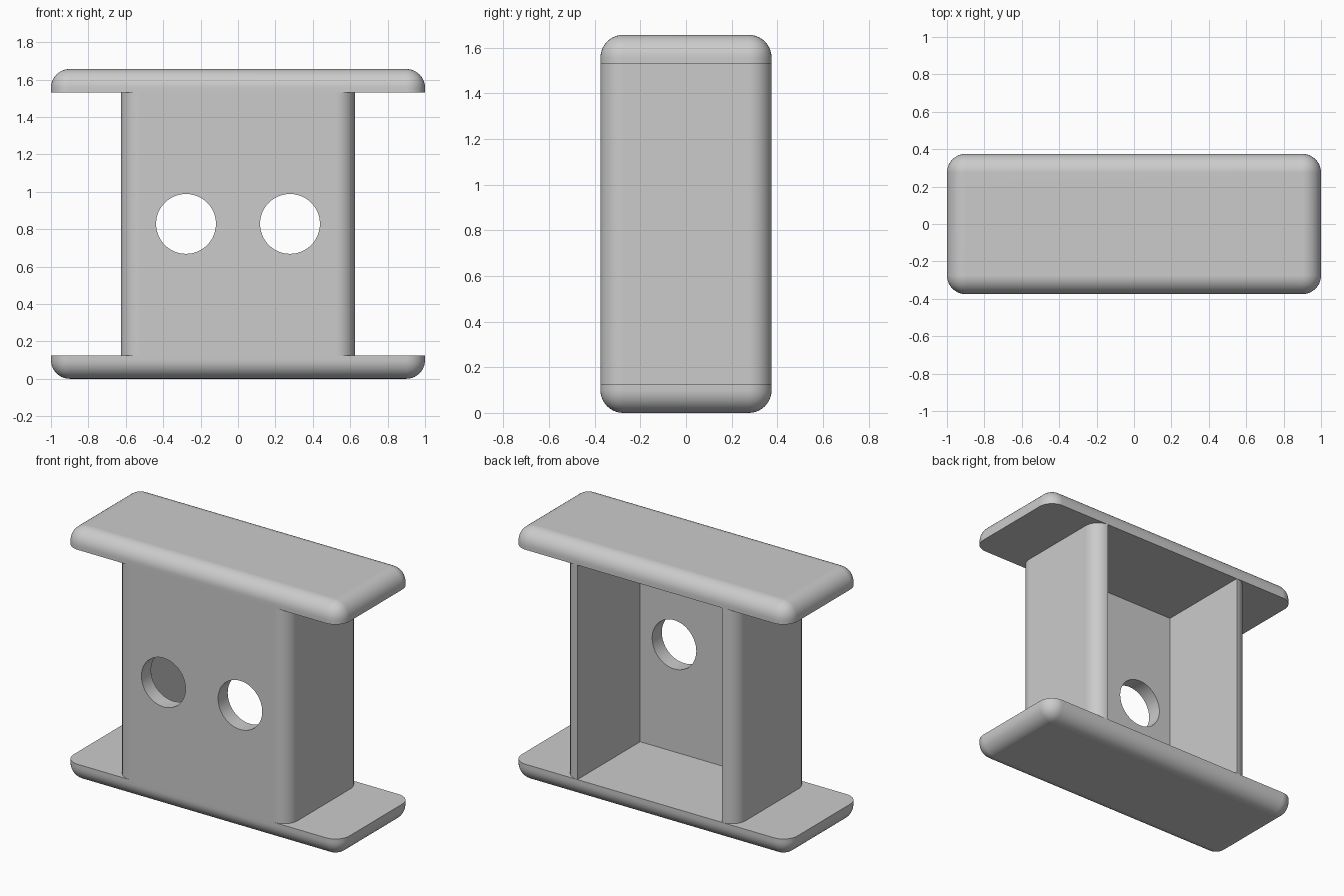
import bpy
import bmesh
from math import cos, sin, pi
from mathutils import Vector, Matrix

HEIGHT = 1.656
PLATE = 0.125
DEPTH = 0.375      # half depth
BODY = 0.625       # half width of the body
R = 0.1            # rounding radius, also the wall thickness
SEGMENTS = 10

if "Cube" in bpy.data.objects:
    bpy.data.objects.remove(bpy.data.objects["Cube"], do_unlink=True)

grey = bpy.data.materials.new("plain_grey")
grey.use_nodes = True
color = (0.6, 0.6, 0.6, 1)
grey.diffuse_color = color
grey.node_tree.nodes["Principled BSDF"].inputs["Base Color"].default_value = color


def add_object(name, bm):
    bmesh.ops.recalc_face_normals(bm, faces=bm.faces)
    mesh = bpy.data.meshes.new(name)
    bm.to_mesh(mesh)
    bm.free()
    mesh.materials.append(grey)
    obj = bpy.data.objects.new(name, mesh)
    bpy.context.collection.objects.link(obj)
    return obj


def activate(obj):
    bpy.ops.object.select_all(action="DESELECT")
    obj.select_set(True)
    bpy.context.view_layer.objects.active = obj


def smooth(obj):
    activate(obj)
    bpy.ops.object.shade_smooth_by_angle(angle=pi / 6)
    weighted = obj.modifiers.new("Even normals", "WEIGHTED_NORMAL")
    weighted.keep_sharp = True


def add_plate(name, z, outward):
    """Slab rounded on its corners and outer rim, flat on the body side."""
    bm = bmesh.new()
    size = Matrix.Diagonal((2, 2 * DEPTH, PLATE, 1))
    bmesh.ops.create_cube(bm, size=1, matrix=Matrix.Translation((0, 0, z)) @ size)
    inner = [e for e in bm.edges
             if all((v.co.z - z) * outward < 0 for v in e.verts)]
    rounded = [e for e in bm.edges if e not in inner]
    bmesh.ops.bevel(bm, geom=rounded, offset=R, segments=SEGMENTS,
                    profile=0.5, affect="EDGES", clamp_overlap=False)
    smooth(add_object(name, bm))


# Top and bottom plates
add_plate("bottom_plate", PLATE / 2, -1)
add_plate("top_plate", HEIGHT - PLATE / 2, 1)

# Body: U-shaped wall, open at the back, with rounded outer corners
half = []
for y, start in ((-DEPTH + R, -pi / 2), (DEPTH - R, 0)):
    for i in range(SEGMENTS + 1):
        a = start + pi / 2 * i / SEGMENTS
        half.append((BODY - R + R * cos(a), y + R * sin(a)))
half.append((BODY - R, -DEPTH + R))
outline = half + [(-x, y) for x, y in reversed(half)]

bm = bmesh.new()
base = bm.faces.new([bm.verts.new((x, y, PLATE)) for x, y in outline])
walls = bmesh.ops.extrude_face_region(bm, geom=[base], use_keep_orig=True)
bmesh.ops.translate(bm, vec=Vector((0, 0, HEIGHT - 2 * PLATE)),
                    verts=[v for v in walls["geom"] if isinstance(v, bmesh.types.BMVert)])
body = add_object("body_wall", bm)

# Two round holes through the front wall
bm = bmesh.new()
for x in (-0.278, 0.278):
    place = Matrix.Translation((x, -DEPTH, HEIGHT / 2)) @ Matrix.Rotation(pi / 2, 4, "X")
    bmesh.ops.create_cone(bm, cap_ends=True, segments=64, radius1=0.16,
                          radius2=0.16, depth=0.5, matrix=place)
cutter = add_object("hole_cutter", bm)
cutter.hide_render = True
cut = body.modifiers.new("Holes", "BOOLEAN")
cut.operation = "DIFFERENCE"
cut.solver = "EXACT"
cut.object = cutter
activate(body)
bpy.ops.object.modifier_apply(modifier=cut.name)
bpy.data.objects.remove(cutter, do_unlink=True)
smooth(body)
